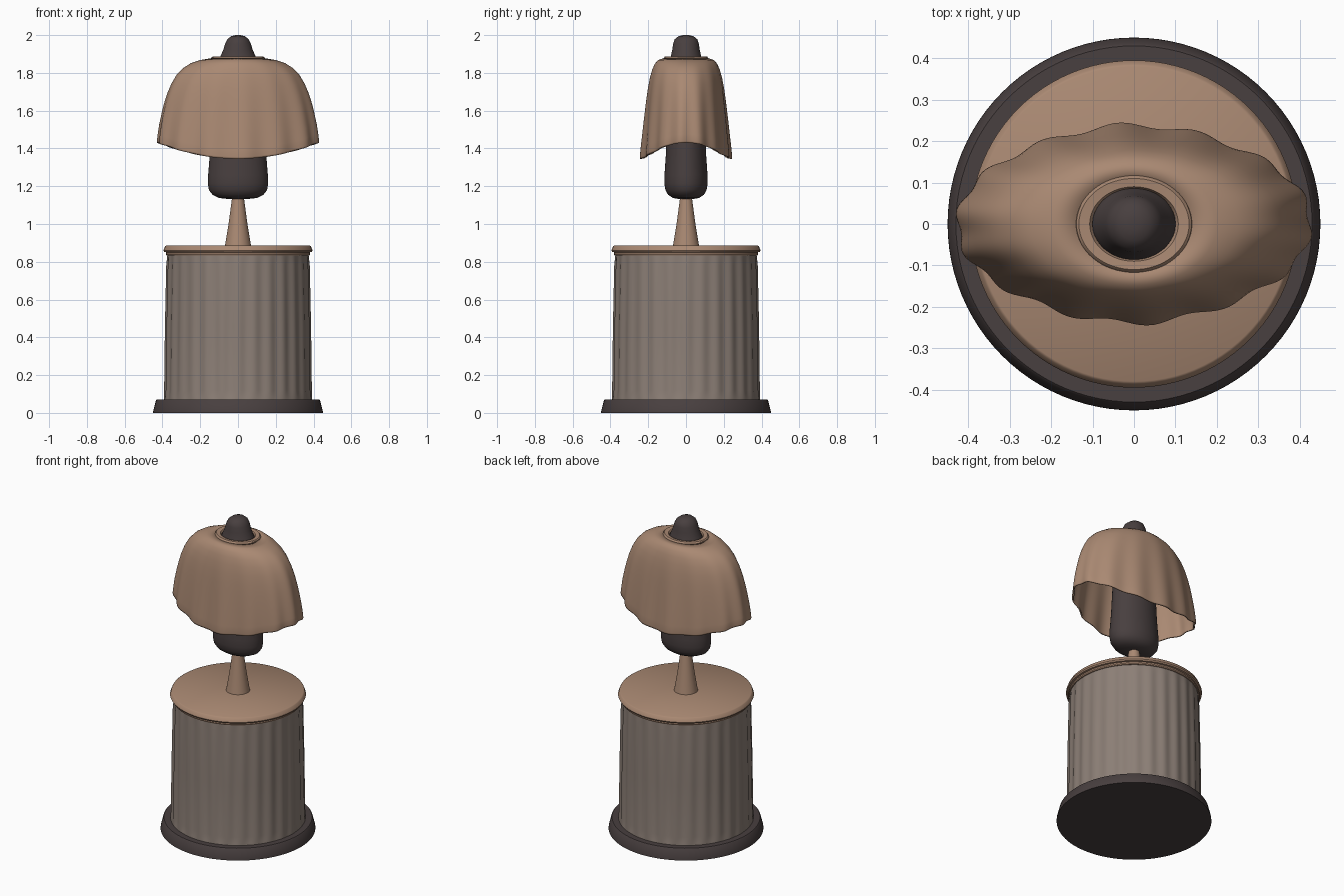
import bpy, bmesh
from math import sin, cos, tau, radians, pi

cube = bpy.data.objects.get("Cube")
if cube:
    bpy.data.objects.remove(cube, do_unlink=True)


def material(name, rgb):
    m = bpy.data.materials.new(name)
    m.use_nodes = True
    col = (*rgb, 1)
    m.diffuse_color = col
    bsdf = m.node_tree.nodes["Principled BSDF"]
    bsdf.inputs["Base Color"].default_value = col
    bsdf.inputs["Roughness"].default_value = 0.8
    return m


tan = material("warm tan", (0.40, 0.25, 0.17))
stone = material("grey brown", (0.26, 0.21, 0.18))
dark = material("dark umber", (0.065, 0.050, 0.050))


def loft(name, rings, point, mat, steps=96, caps=True, angle=35):
    """Skin rings of points; point(ring, t) gives a position at angle t."""
    bm = bmesh.new()
    loops = [[bm.verts.new(point(r, tau * i / steps)) for i in range(steps)] for r in rings]
    for a, b in zip(loops, loops[1:]):
        for i in range(steps):
            j = (i + 1) % steps
            bm.faces.new((a[i], a[j], b[j], b[i]))
    if caps:
        bm.faces.new(loops[0][::-1])
        bm.faces.new(loops[-1])
    me = bpy.data.meshes.new(name)
    bm.to_mesh(me)
    bm.free()
    me.materials.append(mat)
    ob = bpy.data.objects.new(name, me)
    bpy.context.collection.objects.link(ob)
    bpy.ops.object.select_all(action="DESELECT")
    ob.select_set(True)
    bpy.context.view_layer.objects.active = ob
    bpy.ops.object.shade_smooth_by_angle(angle=radians(angle))
    return ob


def round_ring(r, t):
    return r[0] * cos(t), r[0] * sin(t), r[1]


def oval_ring(r, t):
    return r[0] * cos(t), r[1] * sin(t), r[2]


def fluted_ring(r, t):
    rad = r[0] + r[2] * cos(28 * t)
    return rad * cos(t), rad * sin(t), r[1]


# Plinth
loft("plinth", [(0.45, 0), (0.449, 0.01), (0.435, 0.065), (0.43, 0.07)], round_ring, dark)

# Fluted drum: radius, height, flute depth
drum = [(0.393, 0.065, 0), (0.391, 0.085, 0.002), (0.387, 0.12, 0.004),
        (0.383, 0.45, 0.004), (0.376, 0.78, 0.004), (0.374, 0.835, 0)]
loft("fluted_drum", drum, fluted_ring, stone, steps=224)

# Lid with a lower lip
lid = [(0.37, 0.832), (0.379, 0.834), (0.382, 0.84), (0.38, 0.85),
       (0.391, 0.852), (0.395, 0.86), (0.386, 0.882), (0.38, 0.886)]
loft("lid", lid, round_ring, tan)

# Tapered stem
loft("stem", [(0.07, 0.88), (0.05, 1.0), (0.03, 1.15)], round_ring, tan, steps=48)

# Core with a rounded foot, rising through the shade to a knob
core = [(0.05, 0.035, 1.132), (0.1, 0.07, 1.138), (0.135, 0.095, 1.155), (0.154, 0.109, 1.18),
        (0.16, 0.115, 1.215), (0.158, 0.114, 1.26), (0.15, 0.107, 1.36),
        (0.14, 0.1, 1.55), (0.125, 0.095, 1.75), (0.104, 0.09, 1.86),
        (0.092, 0.08, 1.89), (0.077, 0.072, 1.925), (0.068, 0.068, 1.955),
        (0.057, 0.06, 1.978), (0.037, 0.04, 1.994), (0.014, 0.015, 2.0)]
loft("core", core, oval_ring, dark, steps=64)

# Oval shade: half width, half depth, height
shade = [(0.2, 0.148, 1.868), (0.25, 0.165, 1.848), (0.29, 0.178, 1.818),
         (0.325, 0.19, 1.775), (0.352, 0.2, 1.72), (0.373, 0.208, 1.66),
         (0.39, 0.215, 1.595), (0.403, 0.222, 1.53), (0.415, 0.229, 1.46),
         (0.422, 0.235, 1.4), (0.426, 0.239, 1.355), (0.424, 0.238, 1.345)]
collar = [(0.1, 0.086, 1.875), (0.107, 0.09, 1.886), (0.133, 0.11, 1.888),
          (0.139, 0.115, 1.883), (0.14, 0.117, 1.878)]


def shade_ring(r, t):
    rx, ry, z = r
    # ripples grow and the ends lift toward the hem
    drop = max(0, (1.868 - z) / 0.523)
    k = 0.007 * drop * cos(14 * (t - radians(95)))
    lift = 0.085 * cos(t) ** 2 * drop
    pinch = 1 - 0.05 * drop * sin(2 * t) ** 2
    return (rx + k) * cos(t), (ry * pinch + k) * sin(t), z + lift


cloth = loft("shade", collar[::-1][:1] + shade, shade_ring, tan, steps=168, caps=False, angle=50)
shell = cloth.modifiers.new("thickness", "SOLIDIFY")
shell.thickness = 0.008
shell.offset = 1
loft("shade_collar", collar + [(0.13, 0.108, 1.868)], oval_ring, tan, steps=64, caps=False)
